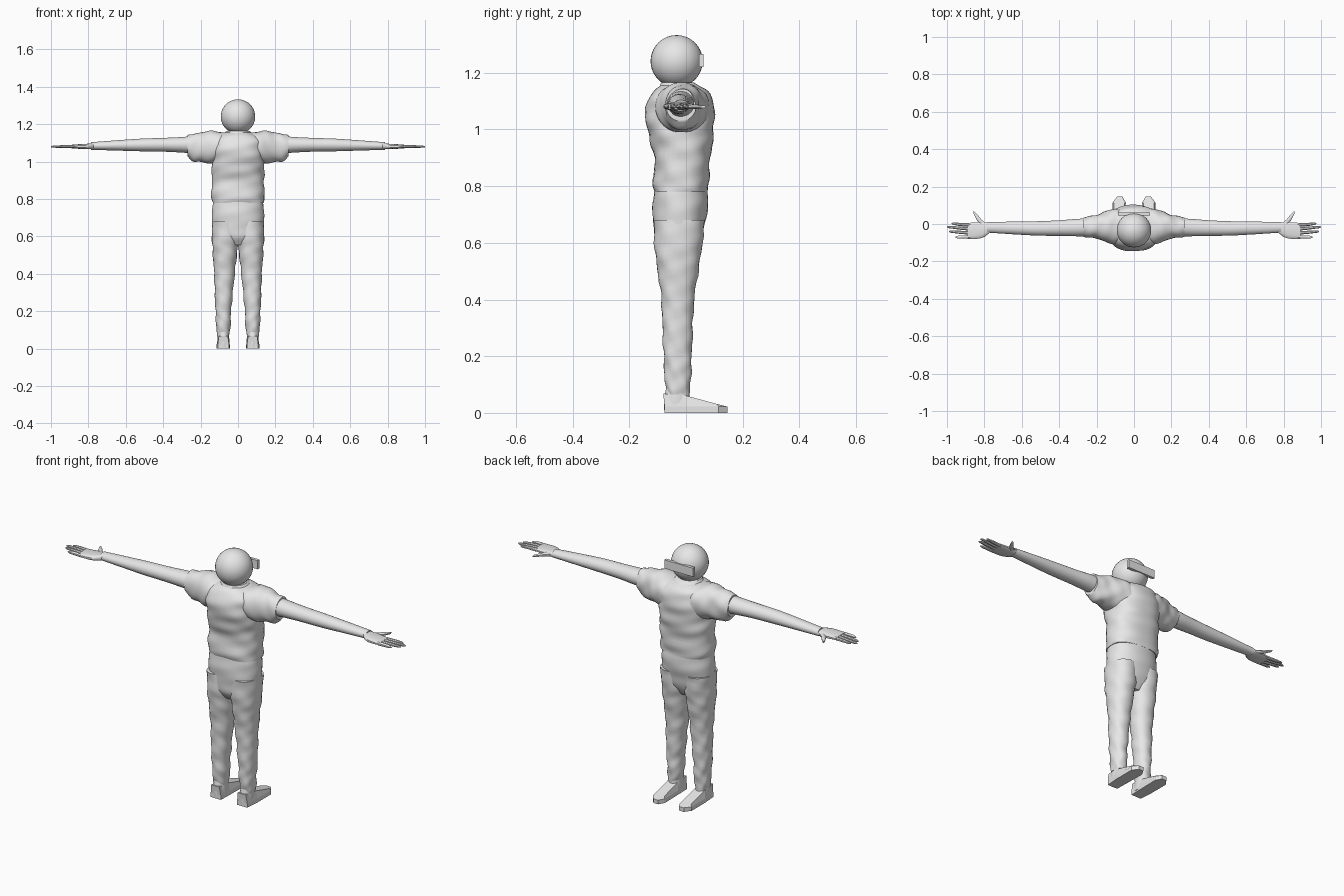
import bpy, bmesh, math
from mathutils import Vector

if "Cube" in bpy.data.objects:
    bpy.data.objects.remove(bpy.data.objects["Cube"])

grey = bpy.data.materials.new("plain grey")
grey.diffuse_color = (0.8, 0.8, 0.8, 1)
grey.use_nodes = True
grey.node_tree.nodes["Principled BSDF"].inputs["Base Color"].default_value = grey.diffuse_color


def finish(bm, name, smooth=True, mirror=False):
    bmesh.ops.recalc_face_normals(bm, faces=bm.faces[:])
    me = bpy.data.meshes.new(name)
    bm.to_mesh(me)
    bm.free()
    me.materials.append(grey)
    ob = bpy.data.objects.new(name, me)
    bpy.context.collection.objects.link(ob)
    if mirror:
        m = ob.modifiers.new("mirror", 'MIRROR')
        m.use_bisect_axis[0] = False
        m.use_clip = False
        m.use_mirror_merge = False
    if smooth:
        bpy.context.view_layer.objects.active = ob
        ob.select_set(True)
        bpy.ops.object.shade_smooth_by_angle(angle=math.radians(40))
        ob.select_set(False)
    return ob


def spline(rows, steps):
    """Smooth in-between cross-sections."""
    out = []
    for i in range(len(rows) - 1):
        p = [Vector(rows[min(max(j, 0), len(rows) - 1)]) for j in range(i - 1, i + 3)]
        for s in range(steps):
            t = s / steps
            out.append(0.5 * (2 * p[1] + (p[2] - p[0]) * t
                              + (2 * p[0] - 5 * p[1] + 4 * p[2] - p[3]) * t * t
                              + (3 * p[1] - p[0] - 3 * p[2] + p[3]) * t ** 3))
    return out + [Vector(rows[-1])]


def loft(name, axis, rows, n=28, power=2.2, steps=5, wrinkle=0.0, mirror=False, smooth=True):
    """Rows: position, then low/high of the two cross axes (x,y for z; y,z for x)."""
    bm = bmesh.new()
    rings = []
    for r in (spline(rows, steps) if steps > 1 else rows):
        t, a0, a1, b0, b1 = r
        ring = []
        for k in range(n):
            an = 2 * math.pi * (k + 0.5) / n
            c, s = math.cos(an), math.sin(an)
            w = wrinkle * (math.sin(55 * t + 3 * math.sin(an) + 2 * an)
                           + 0.6 * math.sin(90 * t - 3 * an))
            a = (a0 + a1) / 2 + ((a1 - a0) / 2 + w) * math.copysign(abs(c) ** (2 / power), c)
            b = (b0 + b1) / 2 + ((b1 - b0) / 2 + w) * math.copysign(abs(s) ** (2 / power), s)
            ring.append(bm.verts.new((a, b, t) if axis == 'z' else (t, a, b)))
        rings.append(ring)
    for p, q in zip(rings, rings[1:]):
        for k in range(n):
            bm.faces.new((p[k], p[(k + 1) % n], q[(k + 1) % n], q[k]))
    bm.faces.new(rings[0])
    bm.faces.new(rings[-1])
    return finish(bm, name, smooth, mirror)


def prism(name, pts, lo, hi, axis='z', mirror=False):
    """Flat outline pushed along one axis."""
    bm = bmesh.new()
    make = (lambda p, h: (p[0], p[1], h)) if axis == 'z' else (lambda p, h: (h, p[0], p[1]))
    f = bm.faces.new([bm.verts.new(make(p, lo)) for p in pts])
    g = bmesh.ops.extrude_face_region(bm, geom=[f])
    move = (0, 0, hi - lo) if axis == 'z' else (hi - lo, 0, 0)
    bmesh.ops.translate(bm, vec=move, verts=[v for v in g['geom'] if isinstance(v, bmesh.types.BMVert)])
    return finish(bm, name, False, mirror)


# Head, neck and the flat visor over the face
bm = bmesh.new()
bmesh.ops.create_uvsphere(bm, u_segments=32, v_segments=20, radius=0.092)
bmesh.ops.translate(bm, vec=(0, -0.033, 1.241), verts=bm.verts[:])
finish(bm, "head")
loft("neck", 'z', [(1.09, -.055, .055, -.085, .025), (1.20, -.048, .048, -.078, .018)], power=2)
prism("visor", [(-.085, .045), (.085, .045), (.085, .061), (-.085, .061)], 1.22, 1.266)

# Shirt body, collar and sleeves
loft("shirt", 'z', [
    (0.78, -.138, .138, -.113, .078), (0.81, -.142, .140, -.116, .080),
    (0.90, -.140, .140, -.112, .086), (0.97, -.140, .140, -.130, .096),
    (1.04, -.142, .142, -.143, .100), (1.10, -.138, .138, -.138, .096),
    (1.135, -.115, .115, -.115, .080), (1.155, -.075, .075, -.085, .045)],
    n=40, power=2.4, wrinkle=0.0025)
loft("collar", 'z', [(1.12, -.10, .10, -.115, .085), (1.145, -.08, .08, -.098, .06),
                     (1.165, -.062, .062, -.088, .03)], power=2)
loft("sleeve", 'x', [
    (.06, -.115, .085, .99, 1.155), (.11, -.108, .080, .99, 1.162),
    (.16, -.092, .064, .992, 1.163), (.20, -.080, .050, .996, 1.157),
    (.24, -.072, .040, 1.002, 1.147), (.27, -.066, .034, 1.03, 1.140)],
    wrinkle=0.0022, mirror=True)

# Arms with a cuff step at the wrist
loft("arm", 'x', [
    (.20, -.065, .030, 1.04, 1.14), (.30, -.066, .028, 1.048, 1.132),
    (.40, -.064, .020, 1.053, 1.127), (.52, -.062, .015, 1.055, 1.123),
    (.65, -.055, .013, 1.059, 1.114), (.785, -.046, .010, 1.063, 1.104)],
    n=24, power=2, mirror=True)

# Hand: palm, four fingers and a thumb
loft("palm", 'x', [
    (.77, -.044, .006, 1.066, 1.10), (.80, -.070, .010, 1.067, 1.096),
    (.84, -.080, .010, 1.068, 1.094), (.89, -.080, .006, 1.071, 1.090)],
    n=14, power=2.8, steps=2, mirror=True)
for name, y0, y1, tip in (("index_finger", -.006, .002, .975), ("middle_finger", -.027, -.016, 1.0),
                          ("ring_finger", -.048, -.040, .99), ("little_finger", -.069, -.070, .955)):
    loft(name, 'x', [(.875, y0 - .010, y0 + .010, 1.071, 1.090),
                     (.935, (y0 + y1) / 2 - .009, (y0 + y1) / 2 + .009, 1.073, 1.089),
                     (tip - .01, y1 - .007, y1 + .007, 1.074, 1.086),
                     (tip, y1 - .003, y1 + .003, 1.077, 1.083)],
         n=8, steps=1, mirror=True)
loft("thumb", 'x', [(.79, -.03, .005, 1.07, 1.092), (.815, -.008, .024, 1.071, 1.091),
                    (.84, .018, .055, 1.073, 1.088), (.857, .052, .070, 1.075, 1.085)],
     n=8, steps=1, mirror=True)

# Trousers: seat and two legs
loft("trouser_seat", 'z', [
    (.555, -.06, .06, -.085, .025), (.60, -.125, .125, -.108, .050), (.66, -.138, .138, -.115, .066),
    (.73, -.139, .139, -.118, .078), (.79, -.134, .134, -.112, .076), (.83, -.125, .125, -.10, .07)],
    n=36, wrinkle=0.0012)
loft("trouser_leg", 'z', [
    (.065, .048, .110, -.066, .012), (.09, .042, .114, -.072, .016), (.14, .040, .117, -.076, .018),
    (.20, .037, .120, -.079, .020), (.30, .028, .124, -.083, .024), (.40, .017, .127, -.087, .029),
    (.50, .007, .134, -.100, .044), (.58, -.004, .139, -.111, .056), (.68, .0, .139, -.114, .068)],
    wrinkle=0.002, mirror=True)

# Shoes: ankle, wedge upper and flat sole with a tapered toe
loft("ankle", 'z', [(.01, .045, .110, -.078, .01), (.05, .046, .110, -.078, .014),
                    (.10, .050, .106, -.068, .010)], n=16, steps=2, mirror=True)
bm = bmesh.new()
outline = [(.048, -.076), (.108, -.076), (.114, .0), (.114, .115), (.09, .147), (.062, .147), (.044, .115), (.046, .0)]
top_z = (.068, .068, .062, .031, .023, .023, .031, .062)
low = [bm.verts.new((x, y, 0)) for x, y in outline]
mid = [bm.verts.new((x, y, .022)) for x, y in outline]
top = [bm.verts.new((.079 + (x - .079) * .8, y - .004, z)) for (x, y), z in zip(outline, top_z)]
for a, b in ((low, mid), (mid, top)):
    for k in range(8):
        j = (k + 1) % 8
        bm.faces.new((a[k], a[j], b[j], b[k]))
bm.faces.new(low)
for q in ((0, 1, 2, 7), (7, 2, 3, 6), (6, 3, 4, 5)):
    bm.faces.new([top[i] for i in q])
finish(bm, "shoe", False, True)
